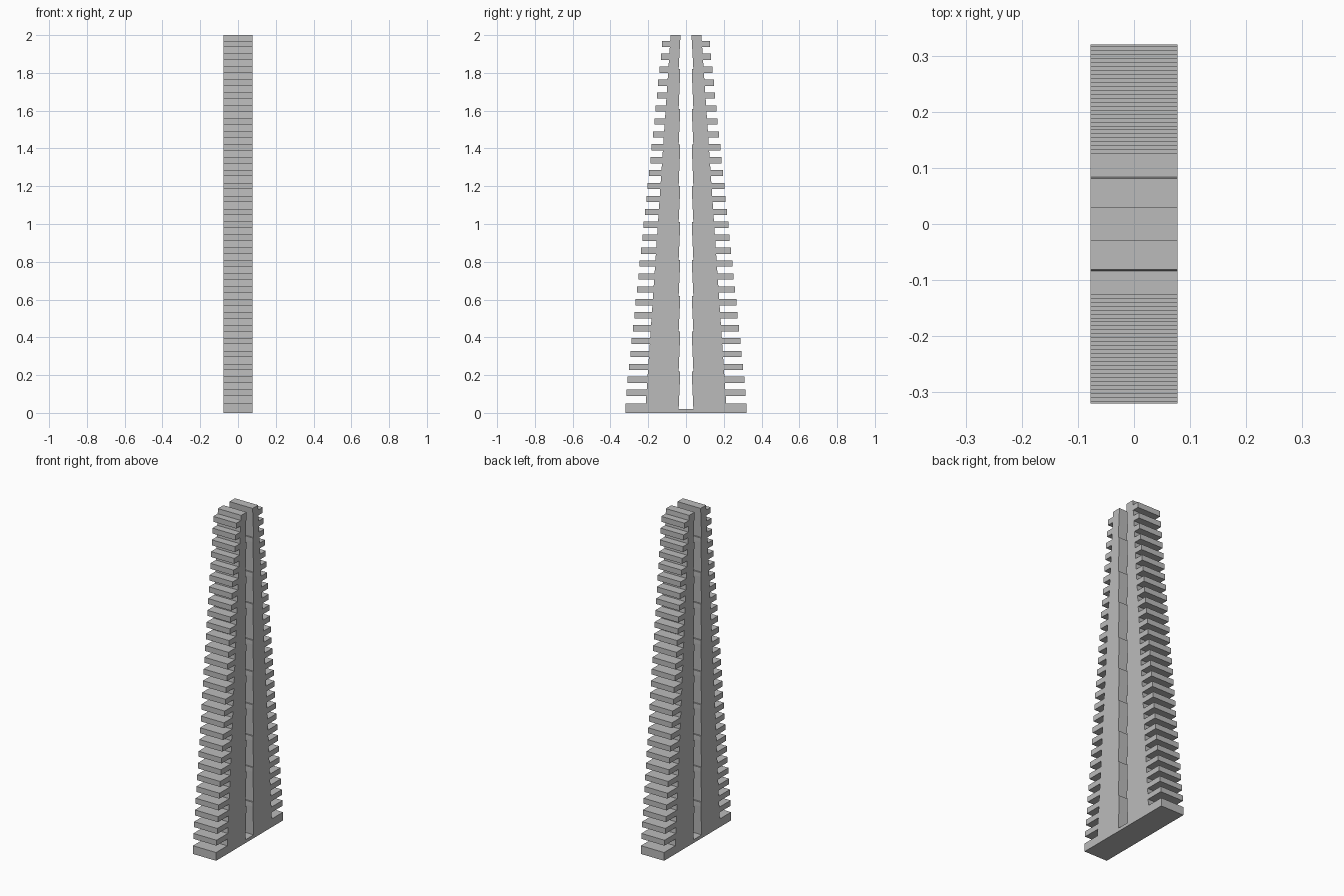
import bpy
import bmesh

cube = bpy.data.objects.get("Cube")
if cube:
    bpy.data.objects.remove(cube, do_unlink=True)

HALF_WIDTH = 0.0775
HEIGHT = 2.0
FIN_COUNT = 28
FIN_PITCH = 0.0684
FIN_THICK = 0.033
FIRST_FIN = 0.09
FLOOR = 0.02
LIP_HEIGHTS = [0.22, 0.43, 0.62, 0.81, 1.01, 1.2, 1.42, 1.61, 1.82]

grey = bpy.data.materials.new("plain grey")
grey.use_nodes = True
colour = (0.5, 0.5, 0.5, 1)
grey.diffuse_color = colour
grey.node_tree.nodes["Principled BSDF"].inputs["Base Color"].default_value = colour


def root(z):
    """Depth of the tapering core between the fins."""
    return 0.213 - 0.0675 * (z - 0.05)


def fin_tip(z):
    return 0.316 - 0.103 * (z - FIRST_FIN)


def outer_side():
    """Base flange, then the row of square fins up to the top block."""
    pts = [(0.32, 0), (0.32, 0.05), (root(0.05), 0.05)]
    for i in range(FIN_COUNT):
        low = FIRST_FIN + i * FIN_PITCH
        high = low + FIN_THICK
        pts += [(root(low), low), (fin_tip(low), low),
                (fin_tip(low), high), (root(high), high)]
    pts.append((root(HEIGHT), HEIGHT))
    return pts


def inner_side():
    """Channel wall with barbed lips, from the top down to the floor."""
    pts = [(0.029, HEIGHT)]
    for z in reversed(LIP_HEIGHTS):
        pts += [(0.039, z), (0.031, z), (0.031, z - 0.025)]
    pts.append((0.039, FLOOR))
    return pts


# Both slotted arms and the base as one mirrored profile
half = outer_side() + inner_side()
profile = half + [(-y, z) for y, z in reversed(half)]

bm = bmesh.new()
verts = [bm.verts.new((-HALF_WIDTH, y, z)) for y, z in profile]
face = bm.faces.new(verts)
result = bmesh.ops.extrude_face_region(bm, geom=[face])
moved = [g for g in result["geom"] if isinstance(g, bmesh.types.BMVert)]
bmesh.ops.translate(bm, verts=moved, vec=(2 * HALF_WIDTH, 0, 0))
bmesh.ops.recalc_face_normals(bm, faces=bm.faces)

# Finned, split column
mesh = bpy.data.meshes.new("finned_column")
bm.to_mesh(mesh)
bm.free()
mesh.materials.append(grey)
column = bpy.data.objects.new("finned_column", mesh)
bpy.context.collection.objects.link(column)
